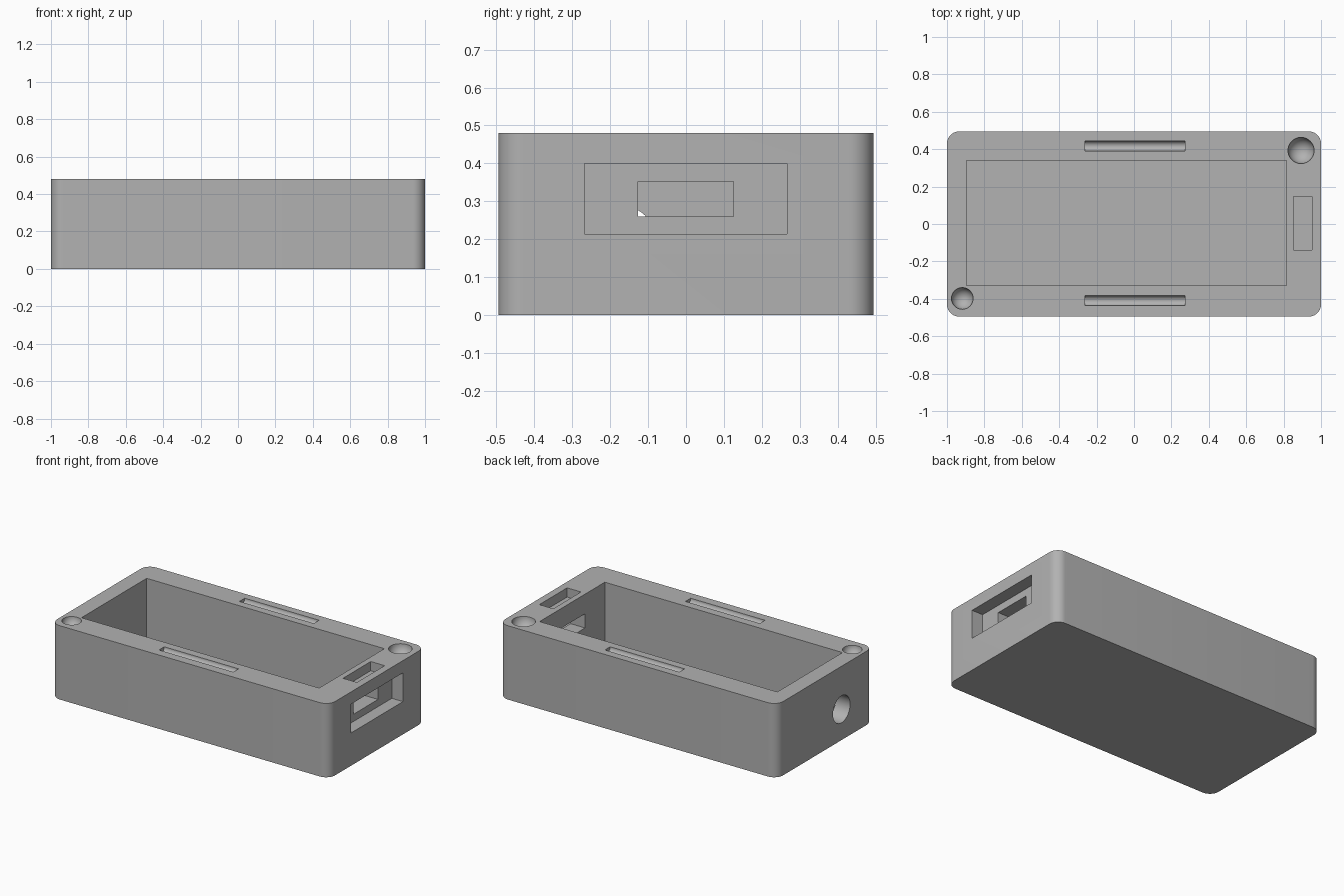
import bpy
import bmesh
from math import pi, radians
from mathutils import Matrix, Vector

if "Cube" in bpy.data.objects:
    bpy.data.objects.remove(bpy.data.objects["Cube"])

grey = bpy.data.materials.new("plain grey")
grey.use_nodes = True
grey.diffuse_color = (0.445, 0.445, 0.445, 1)
grey.node_tree.nodes["Principled BSDF"].inputs["Base Color"].default_value = grey.diffuse_color
HEIGHT = 0.48


def finish(name, bm):
    mesh = bpy.data.meshes.new(name)
    bm.to_mesh(mesh)
    bm.free()
    mesh.materials.append(grey)
    obj = bpy.data.objects.new(name, mesh)
    bpy.context.collection.objects.link(obj)
    return obj


def box(name, low, high, corner_radius=0):
    low, high = Vector(low), Vector(high)
    bm = bmesh.new()
    place = Matrix.Translation((low + high) / 2) @ Matrix.Diagonal((*(high - low), 1))
    bmesh.ops.create_cube(bm, size=1, matrix=place)
    if corner_radius:
        upright = [e for e in bm.edges if abs(e.verts[0].co.z - e.verts[1].co.z) > 0.01]
        bmesh.ops.bevel(bm, geom=upright, offset=corner_radius, segments=10,
                        profile=0.5, affect='EDGES')
    return finish(name, bm)


def ball(name, centre, radius):
    bm = bmesh.new()
    bmesh.ops.create_uvsphere(bm, u_segments=40, v_segments=20, radius=radius,
                              matrix=Matrix.Translation(centre))
    return finish(name, bm)


def rod_along_x(name, centre, radius, length):
    bm = bmesh.new()
    place = Matrix.Translation(centre) @ Matrix.Rotation(pi / 2, 4, 'Y')
    bmesh.ops.create_cone(bm, cap_ends=True, segments=48, radius1=radius,
                          radius2=radius, depth=length, matrix=place)
    return finish(name, bm)


# Outer case with rounded upright corners
case = box("case_body", (-1, -0.495, 0), (1, 0.495, HEIGHT), 0.065)

# Main cavity, port recess with window, shallow top pocket and cable hole
cutters = [
    box("cavity", (-0.895, -0.33, 0.07), (0.815, 0.34, 0.6)),
    box("port_recess", (0.92, -0.268, 0.213), (1.1, 0.267, 0.40)),
    box("port_window", (0.7, -0.127, 0.26), (0.95, 0.125, 0.352)),
    box("top_pocket", (0.852, -0.138, HEIGHT - 0.06), (0.952, 0.147, 0.6)),
    rod_along_x("cable_hole", (-0.95, -0.17, 0.2), 0.088, 0.3),
]

# Round sockets at two opposite corners
cutters.append(ball("large_socket", (0.893, 0.393, HEIGHT), 0.07))
cutters.append(ball("small_socket", (-0.918, -0.398, HEIGHT), 0.058))

# Long grooves with round bottoms in the side rims
for y in (-0.41, 0.417):
    cutters.append(rod_along_x("rim_groove", (0.005, y, HEIGHT - 0.001), 0.027, 0.535))

for cutter in cutters:
    cutter.hide_render = True
    cut = case.modifiers.new(cutter.name, 'BOOLEAN')
    cut.operation = 'DIFFERENCE'
    cut.solver = 'EXACT'
    cut.object = cutter

bpy.ops.object.select_all(action='DESELECT')
case.select_set(True)
bpy.context.view_layer.objects.active = case
for cut in list(case.modifiers):
    bpy.ops.object.modifier_apply(modifier=cut.name)
for cutter in cutters:
    bpy.data.objects.remove(cutter)

bpy.ops.object.shade_smooth_by_angle(angle=radians(30))
